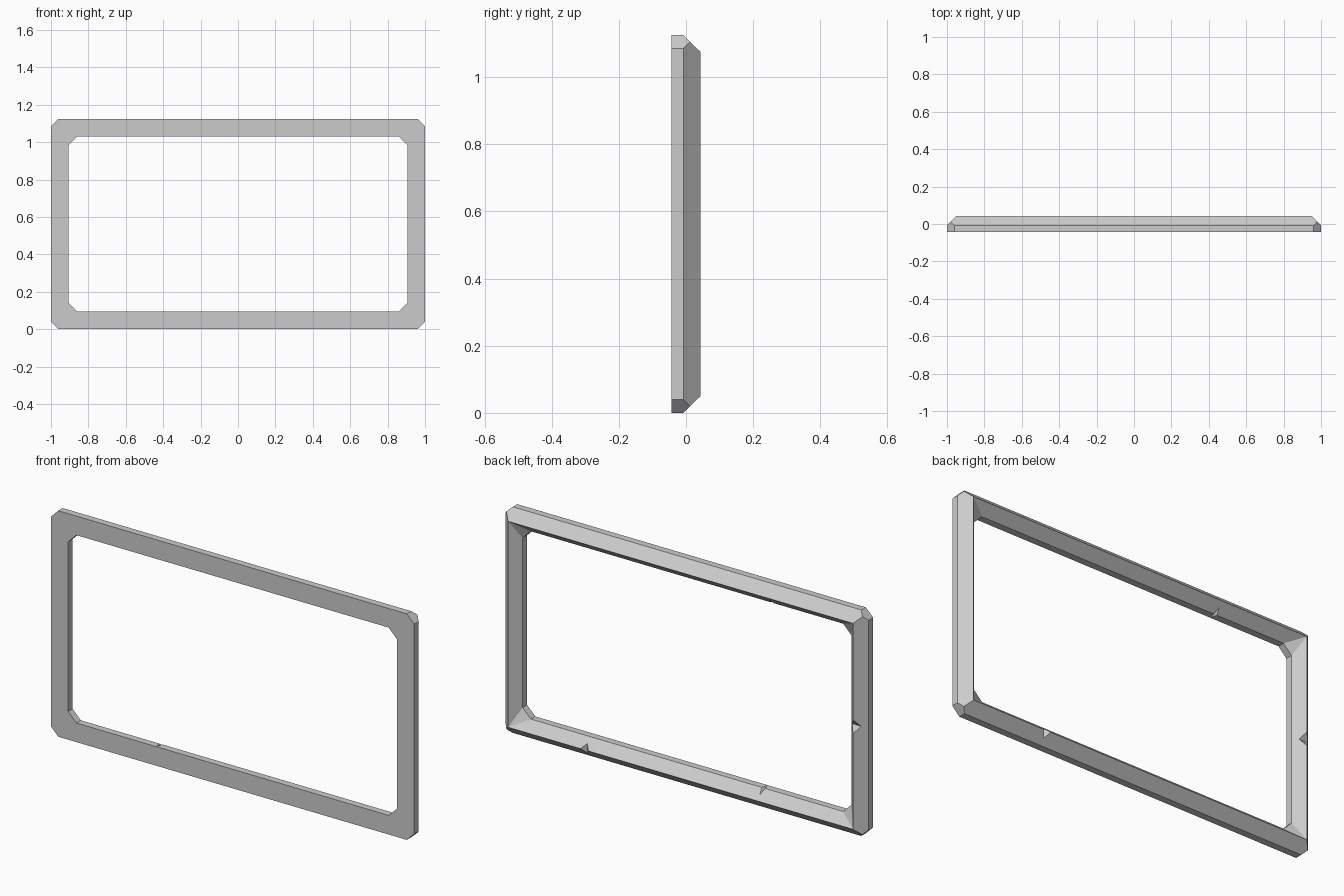
import bpy, bmesh
from mathutils import Vector

if "Cube" in bpy.data.objects:
    bpy.data.objects.remove(bpy.data.objects["Cube"])

H = 1.125                                  # frame height
YF, YM, YB = -0.043, -0.008, 0.043         # front face, bevel start, back ridge
CORNERS = [(1, -1), (1, 1), (-1, 1), (-1, -1)]


def corner(sx, sz, inset, y):
    return Vector((sx * (1 - inset), y, H / 2 + sz * (H / 2 - inset)))


def octagon(bm, inset, cut, y):
    """Rectangle ring with clipped corners, two points per corner."""
    ring = []
    for i, (sx, sz) in enumerate(CORNERS):
        p = corner(sx, sz, inset, y)
        pair = [p - Vector((sx * cut, 0, 0)), p - Vector((0, 0, sz * cut))]
        ring += pair if i % 2 == 0 else pair[::-1]
    return [bm.verts.new(p) for p in ring]


def make_object(name, bm):
    bmesh.ops.recalc_face_normals(bm, faces=bm.faces)
    me = bpy.data.meshes.new(name)
    bm.to_mesh(me)
    bm.free()
    ob = bpy.data.objects.new(name, me)
    bpy.context.collection.objects.link(ob)
    return ob


# Frame: flat front, short walls, slopes rising to a sharp ridge at the back
bm = bmesh.new()
of, om = octagon(bm, 0, 0.04, YF), octagon(bm, 0, 0.04, YM)
nf, nm = octagon(bm, 0.095, 0.045, YF), octagon(bm, 0.095, 0.045, YM)
ridge = [bm.verts.new(corner(sx, sz, 0.05, YB)) for sx, sz in CORNERS]
peak = [bm.verts.new(corner(sx, sz, 0.02, YM + 0.0204)) for sx, sz in CORNERS]
for i in range(8):
    j = (i + 1) % 8
    bm.faces.new((of[i], of[j], nf[j], nf[i]))
    bm.faces.new((nf[i], nf[j], nm[j], nm[i]))
for c in range(4):
    d = (c + 1) % 4
    a, b, e = 2 * c, 2 * c + 1, 2 * d
    bm.faces.new((of[a], of[b], om[b], peak[c], om[a]))
    bm.faces.new((of[b], of[e], om[e], om[b]))
    bm.faces.new((om[b], om[e], peak[d], ridge[d], ridge[c], peak[c]))
    bm.faces.new((ridge[c], ridge[d], nm[e], nm[b]))
    bm.faces.new((nm[a], nm[b], ridge[c]))
frame = make_object("frame", bm)

# Chips: V-shaped wedges cut into the ridge and the inner edges
bm = bmesh.new()


def chip(point, out, along, width, depth):
    p, o, t = Vector(point), Vector(out).normalized(), Vector(along)
    cross = o.cross(t).normalized() * 0.06
    prof = [p - o * depth, p + o * depth + t * width, p + o * depth - t * width]
    lo = [bm.verts.new(v - cross) for v in prof]
    hi = [bm.verts.new(v + cross) for v in prof]
    bm.faces.new(lo)
    bm.faces.new(hi)
    for i in range(3):
        j = (i + 1) % 3
        bm.faces.new((lo[i], lo[j], hi[j], hi[i]))


chip((-0.95, YB, 0.56), (0, 1, 0), (0, 0, 1), 0.07, 0.026)
chip((0.53, YB, 0.05), (0, 1, 0), (1, 0, 0), 0.04, 0.026)
chip((-0.42, YM, 0.095), (0, 0.38, 0.92), (1, 0, 0), 0.018, 0.012)
chip((-0.47, YM, H - 0.095), (0, 0.38, -0.92), (1, 0, 0), 0.018, 0.012)
cutter = make_object("chip_cutter", bm)
cutter.hide_render = True

mod = frame.modifiers.new("chips", "BOOLEAN")
mod.operation = "DIFFERENCE"
mod.solver = "EXACT"
mod.object = cutter
bpy.context.view_layer.objects.active = frame
frame.select_set(True)
bpy.ops.object.modifier_apply(modifier=mod.name)
bpy.data.objects.remove(cutter)
